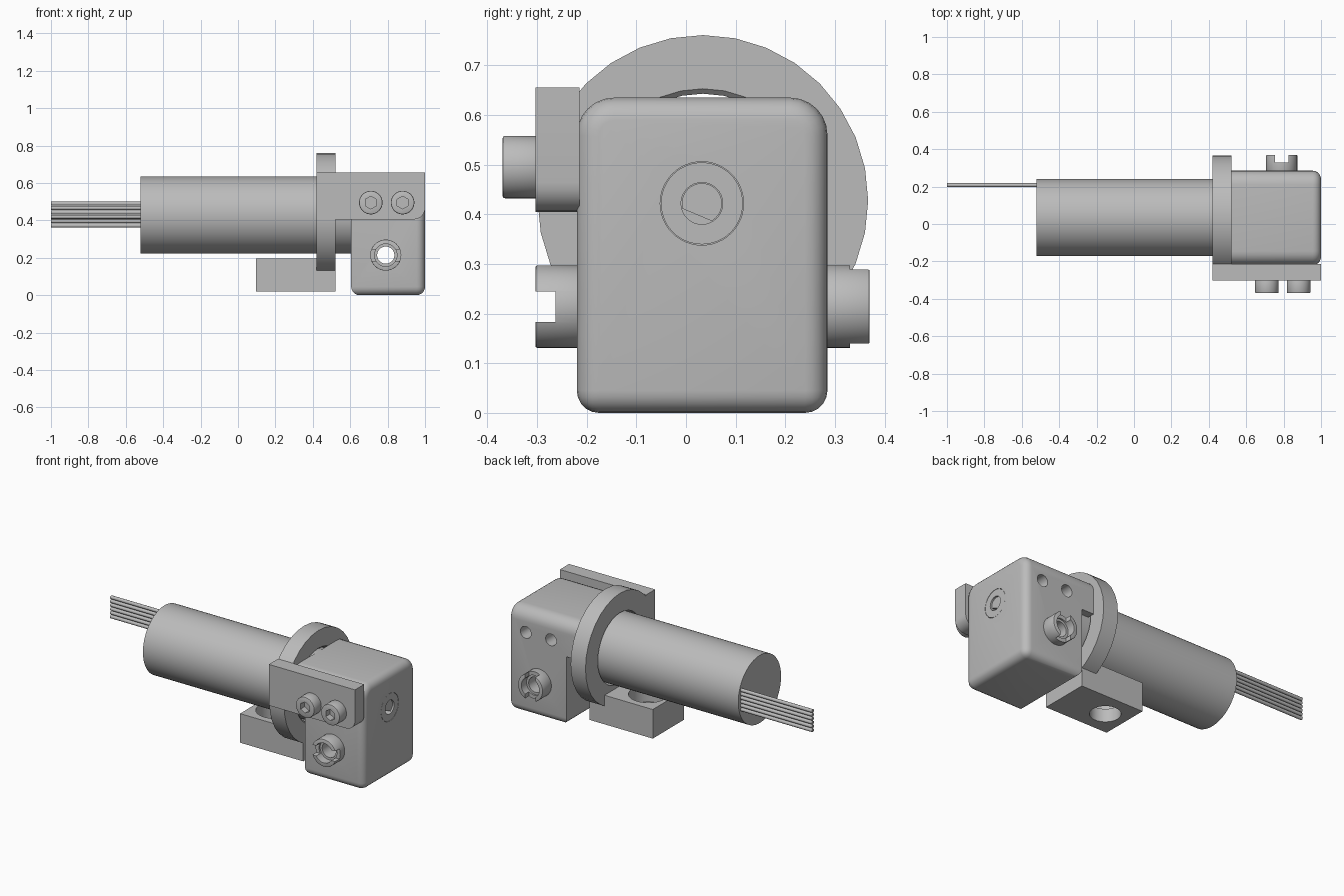
import bpy, bmesh, math
from mathutils import Matrix, Vector

if "Cube" in bpy.data.objects:
    bpy.data.objects.remove(bpy.data.objects["Cube"], do_unlink=True)

grey = bpy.data.materials.new("plain_grey")
grey.use_nodes = True
grey.diffuse_color = (0.5, 0.5, 0.5, 1)
grey.node_tree.nodes["Principled BSDF"].inputs["Base Color"].default_value = (0.5, 0.5, 0.5, 1)

AXIS_Y, AXIS_Z = 0.034, 0.428
TURN = {"x": Matrix.Rotation(math.pi / 2, 4, "Y"),
        "y": Matrix.Rotation(math.pi / 2, 4, "X"),
        "z": Matrix.Identity(4)}


def finish(name, bm):
    bmesh.ops.recalc_face_normals(bm, faces=bm.faces)
    mesh = bpy.data.meshes.new(name)
    bm.to_mesh(mesh)
    bm.free()
    mesh.materials.append(grey)
    ob = bpy.data.objects.new(name, mesh)
    bpy.context.collection.objects.link(ob)
    return ob


def cylinder(name, axis, start, end, centre, radius, sides=48, chamfer=0):
    """Cylinder along an axis; centre holds the two other coordinates in order."""
    bm = bmesh.new()
    mid = list(centre)
    mid.insert("xyz".index(axis), (start + end) / 2)
    bmesh.ops.create_cone(bm, cap_ends=True, segments=sides, radius1=radius, radius2=radius,
                          depth=end - start, matrix=Matrix.Translation(mid) @ TURN[axis])
    if chamfer:
        rims = [e for e in bm.edges if any(len(f.verts) > 4 for f in e.link_faces)]
        bmesh.ops.bevel(bm, geom=rims, offset=chamfer, segments=2, profile=0.5, affect="EDGES")
    return finish(name, bm)


def block_mesh(low, high):
    bm = bmesh.new()
    size = Vector(high) - Vector(low)
    mid = (Vector(high) + Vector(low)) / 2
    bmesh.ops.create_cube(bm, size=1, matrix=Matrix.Translation(mid) @ Matrix.Diagonal((*size, 1)))
    return bm


def block(name, low, high):
    return finish(name, block_mesh(low, high))


def cut(ob, *cutters):
    for c in cutters:
        c.hide_render = True
        mod = ob.modifiers.new("cut", "BOOLEAN")
        mod.operation, mod.solver, mod.object = "DIFFERENCE", "EXACT", c
        bpy.context.view_layer.objects.active = ob
        bpy.ops.object.modifier_apply(modifier=mod.name)
        bpy.data.objects.remove(c, do_unlink=True)


# Motor body, running through the ring into the gearbox
cylinder("motor_body", "x", -0.52, 0.62, (AXIS_Y, AXIS_Z), 0.206, 64)

# Ribbon of wires
for i in range(6):
    cylinder(f"wire_{i + 1}", "x", -1.0, -0.5, (0.208, 0.372 + i * 0.0235), 0.0105, 12)

# Clamp ring, turned from a profile with a chamfered bore
bm = bmesh.new()
profile = [(0.42, 0.215), (0.42, 0.333), (0.52, 0.333), (0.52, 0.225), (0.51, 0.215)]
verts = [bm.verts.new((x, AXIS_Y, AXIS_Z + r)) for x, r in profile]
edges = [bm.edges.new((verts[i - 1], verts[i])) for i in range(len(verts))]
bmesh.ops.spin(bm, geom=verts + edges, cent=(0, AXIS_Y, AXIS_Z), axis=(1, 0, 0),
               angle=2 * math.pi, steps=32, use_merge=True)
bmesh.ops.remove_doubles(bm, verts=bm.verts, dist=0.0001)
finish("clamp_ring", bm)

# Mounting foot with a counterbored vertical hole
foot = block("mounting_foot", (0.095, AXIS_Y - 0.15, 0.02), (0.52, AXIS_Y + 0.15, 0.197))
cut(foot, cylinder("bore", "z", -0.1, 0.4, (0.23, AXIS_Y), 0.085),
    cylinder("counterbore", "z", 0.1, 0.4, (0.23, AXIS_Y), 0.11))
# keep the foot clear of the motor opening
cut(foot, cylinder("clearance", "x", 0.3, 0.6, (AXIS_Y, AXIS_Z), 0.215))

# Gearbox: stepped side profile drawn out across, then rounded
bm = bmesh.new()
outline = [(0.605, 0), (1, 0), (1, 0.635), (0.522, 0.635), (0.522, 0.42), (0.605, 0.42)]
face = bm.faces.new([bm.verts.new((x, -0.22, z)) for x, z in outline])
moved = bmesh.ops.extrude_face_region(bm, geom=[face])["geom"]
bmesh.ops.translate(bm, vec=(0, 0.505, 0), verts=[v for v in moved if isinstance(v, bmesh.types.BMVert)])
bmesh.ops.recalc_face_normals(bm, faces=bm.faces)
top = [e for e in bm.edges if all(v.co.z > 0.63 for v in e.verts)
       and abs(e.verts[0].co.x - e.verts[1].co.x) > 0.1]
bmesh.ops.bevel(bm, geom=top, offset=0.075, segments=6, profile=0.5, affect="EDGES")
rim = [e for e in bm.edges if e.calc_face_angle(0) > 0.6
       and (all(v.co.x > 0.99 for v in e.verts) or all(v.co.z < 0.01 for v in e.verts))]
bmesh.ops.bevel(bm, geom=rim, offset=0.045, segments=5, profile=0.5, affect="EDGES")
gearbox = finish("gearbox", bm)

SCREW_X, SCREW_Z = (0.71, 0.88), 0.495
PORT = (0.79, 0.214)
cut(gearbox, cylinder("port_bore", "y", -0.5, 0.5, PORT, 0.046),
    cylinder("shaft_seat", "x", 0.93, 1.1, (0.032, 0.422), 0.084))
for x in SCREW_X:
    cut(gearbox, cylinder("screw_hole", "y", 0.15, 0.5, (x, SCREW_Z), 0.036))

# Shaft bushing and flatted shaft end
bushing = cylinder("shaft_bushing", "x", 0.9, 0.9995, (0.032, 0.422), 0.0825)
cut(bushing, cylinder("shaft_hole", "x", 0.94, 1.1, (0.032, 0.422), 0.042, 32))
shaft = cylinder("output_shaft", "x", 0.92, 0.99, (0.032, 0.422), 0.0405, 32)
flat = block("flat", (0.9, -0.1, -0.125), (1.1, 0.1, -0.025))
flat.data.transform(Matrix.Translation((0, 0.032, 0.422)) @ Matrix.Rotation(-0.4, 4, "X"))
cut(shaft, flat)

# Side plate with one rounded lower corner
bm = block_mesh((0.42, -0.303, 0.405), (1.0, -0.215, 0.655))
corner = [e for e in bm.edges if all(v.co.x > 0.99 and v.co.z < 0.41 for v in e.verts)]
bmesh.ops.bevel(bm, geom=corner, offset=0.06, segments=6, profile=0.5, affect="EDGES")
finish("side_plate", bm)

# Socket screws on the plate
for i, x in enumerate(SCREW_X):
    screw = cylinder(f"socket_screw_{i + 1}", "y", -0.37, -0.29, (x, SCREW_Z), 0.063, 40, 0.006)
    cut(screw, cylinder("hex_socket", "y", -0.45, -0.33, (x, SCREW_Z), 0.034, 6))

# Slotted hollow fittings on both sides of the gearbox
for name, y0, y1, tip, half in (("front_fitting", -0.303, -0.2, -0.303, (0.2, 0.031)),
                                ("back_fitting", 0.27, 0.37, 0.37, (0.036, 0.2))):
    fitting = cylinder(name, "y", y0, y1, PORT, 0.083, 48, 0.003)
    slot = block("slot", (PORT[0] - half[0], tip - 0.04, PORT[1] - half[1]),
                 (PORT[0] + half[0], tip + 0.04, PORT[1] + half[1]))
    cut(fitting, cylinder("bore", "y", -0.6, 0.6, PORT, 0.046),
        cylinder("counterbore", "y", tip - 0.05, tip + 0.05, PORT, 0.06), slot)

# Smooth round parts, keeping hard edges
for ob in bpy.context.scene.objects:
    ob.select_set(ob.type == "MESH")
bpy.ops.object.shade_smooth_by_angle(angle=math.radians(32))
